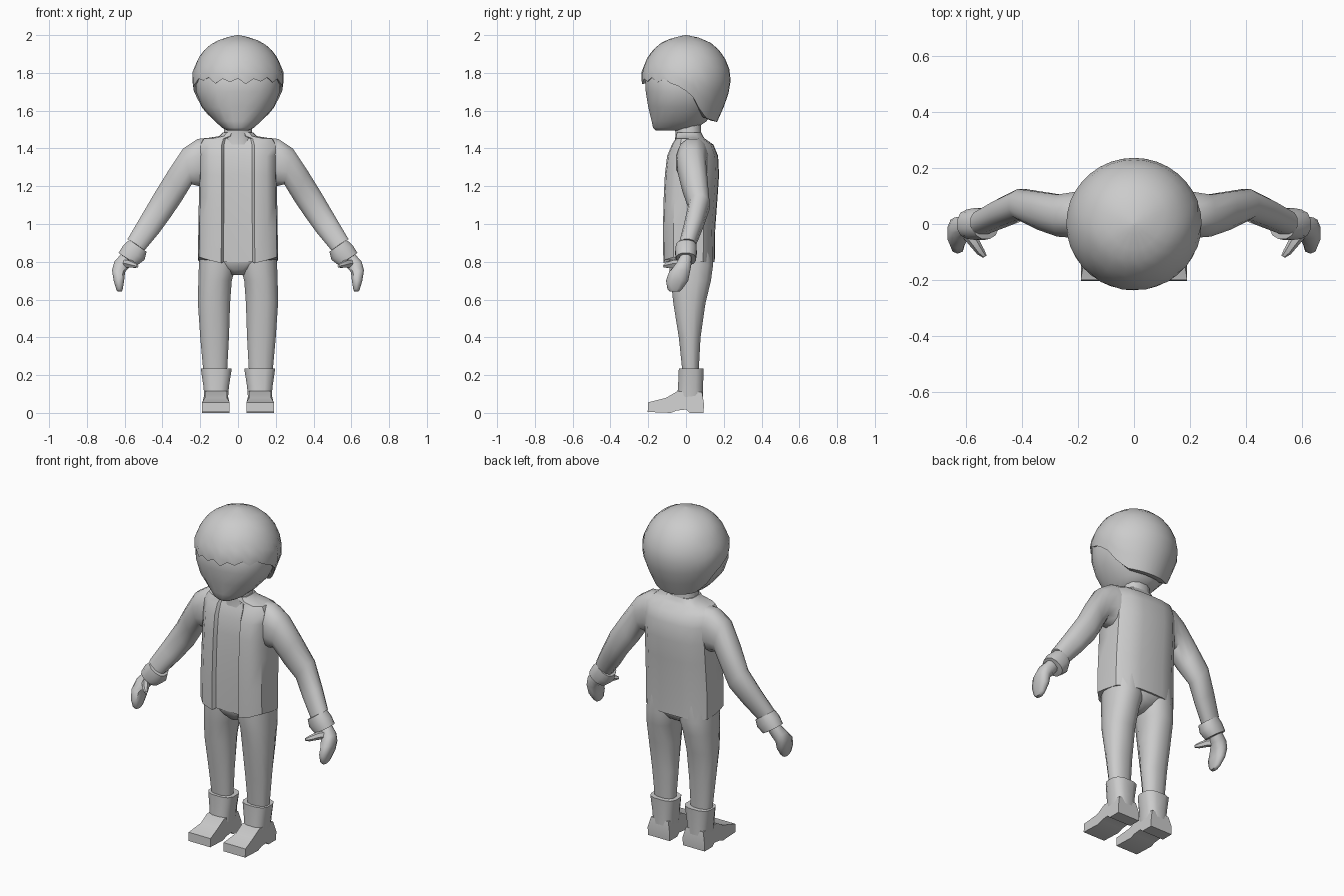
import bpy, bmesh, math

grey = bpy.data.materials.new("light grey")
grey.diffuse_color = (0.6, 0.6, 0.6, 1)


def finish(name, bm, mirror=False, angle=50):
    bmesh.ops.recalc_face_normals(bm, faces=bm.faces)
    me = bpy.data.meshes.new(name)
    bm.to_mesh(me)
    bm.free()
    me.materials.append(grey)
    ob = bpy.data.objects.new(name, me)
    bpy.context.collection.objects.link(ob)
    bpy.ops.object.select_all(action='DESELECT')
    ob.select_set(True)
    bpy.context.view_layer.objects.active = ob
    bpy.ops.object.shade_smooth_by_angle(angle=math.radians(angle))
    if mirror:
        ob.modifiers.new("mirror", 'MIRROR')
        # the mirror copies the part across x = 0
        ob.modifiers["mirror"].use_mirror_merge = False
    return ob


def loft(name, rings, mirror=False, angle=50):
    """Skin closed rings of points and cap both ends."""
    bm = bmesh.new()
    vs = [[bm.verts.new(p) for p in r] for r in rings]
    n = len(vs[0])
    for a, b in zip(vs, vs[1:]):
        for i in range(n):
            j = (i + 1) % n
            bm.faces.new((a[i], a[j], b[j], b[i]))
    bm.faces.new(vs[0])
    bm.faces.new(vs[-1])
    return finish(name, bm, mirror, angle)


def ring(xi, zi, xo, zo, y0, y1, n=12, p=2.3):
    """Rounded section between an inner and an outer (x, z) point and two y limits."""
    pts = []
    for k in range(n):
        a = 2 * math.pi * (k + 0.5) / n
        c, s = math.cos(a), math.sin(a)
        c, s = (math.copysign(abs(t) ** (2 / p), t) for t in (c, s))
        m = 1 / math.cos(math.pi / n)
        u, v = min(1, max(-1, c * m)), min(1, max(-1, s * m))
        pts.append((xi + (xo - xi) * (u + 1) / 2, y0 + (y1 - y0) * (v + 1) / 2,
                    zi + (zo - zi) * (u + 1) / 2))
    return pts


def flat(z, x0, x1, y0, y1, n=12, p=2.3):
    return ring(x0, z, x1, z, y0, y1, n, p)


def lerp(table, t):
    for (a, va), (b, vb) in zip(table, table[1:]):
        if t <= b:
            return va + (vb - va) * max(0, t - a) / (b - a)
    return table[-1][1]


# head and neck
loft("head", [flat(z, -w, w, f, b, 20) for z, w, f, b in (
    (1.495, .055, -.16, .0), (1.51, .085, -.175, .06), (1.545, .123, -.182, .11),
    (1.62, .19, -.2, .15), (1.70, .222, -.213, .19), (1.78, .225, -.216, .2),
    (1.87, .185, -.17, .17))])
loft("neck", [flat(z, -w, w, f, b) for z, w, f, b in (
    (1.42, .09, -.06, .09), (1.48, .075, -.055, .08), (1.56, .075, -.07, .08))])

# hair cap: a dome whose lower edge follows a hairline, low at the back
profile = [(1.53, .16), (1.62, .2), (1.72, .235), (1.8, .238), (1.88, .205),
           (1.925, .172), (1.96, .13), (1.985, .075), (2.0, .004)]
hairline = [(-1, 1.755), (-.6, 1.765), (-.15, 1.728), (.15, 1.68), (.32, 1.62),
            (.6, 1.56), (1, 1.54)]
jag = (-.015, .012, -.004, .015)
N = 36
rows = [[] for _ in range(11)]
for k in range(N):
    a = 2 * math.pi * k / N
    c, s = math.cos(a), math.sin(a)
    low = lerp(hairline, s) + (jag[k % 4] if s < -.45 else 0)
    for i in range(10):
        z = 2 - (2 - low) * (i / 9) ** 1.6
        r = lerp(profile, z)
        rows[i].append((r * c * 1.02, r * s, z))
    r = lerp(profile, low) - .035
    rows[10].append((r * c, r * s, low + .008))
loft("hair", rows, angle=45)

# jacket: open front panels with the shirt set back between them
half = [(0, -.84), (.36, -.86), (.42, -1), (.74, -.95), (.97, -.6), (1, 0),
        (.97, .55), (.72, .87), (.36, .98), (0, 1)]
hem = (.0, .0, -.008, .01, .025, .01, 0, 0, 0, 0)
body = []
for z, w, f, b in ((.80, .212, -.12, .152), (.98, .21, -.122, .155), (1.14, .207, -.118, .167),
                   (1.26, .205, -.112, .175), (1.36, .205, -.1, .17), (1.42, .205, -.075, .145),
                   (1.452, .185, -.055, .1), (1.465, .1, -.055, .09), (1.485, .08, -.05, .08)):
    pts = [(x * w, (f + b) / 2 + y * (b - f) / 2, z + (h if z < .81 else 0))
           for (x, y), h in zip(half, hem)]
    body.append(pts + [(-x, y, zz) for x, y, zz in pts[-2:0:-1]])
loft("jacket", body, angle=40)

# trousers
loft("hips", [flat(z, -w, w, f, b) for z, w, f, b in (
    (.9, .19, -.09, .13), (.8, .17, -.095, .14), (.76, .08, -.08, .12), (.73, .035, -.05, .07))])
loft("trouser_leg", [flat(*r) for r in (
    (.88, .01, .198, -.09, .14), (.78, .01, .207, -.09, .143), (.70, .033, .21, -.08, .132),
    (.58, .042, .212, -.067, .103), (.4, .048, .2, -.038, .077), (.18, .06, .18, -.015, .065))], True)

# boots: shaft and foot
loft("boot_shaft", [flat(z, a, b, f, k, 12, 2.8) for z, a, b, f, k in (
    (.235, .06, .18, -.015, .07), (.235, .033, .197, -.038, .094), (.14, .048, .183, -.042, .09),
    (.05, .055, .175, -.05, .09))], True)
side = [(-.203, .005), (-.2, .056), (-.105, .08), (-.045, .115), (.085, .11), (.095, .05),
        (.093, 0), (.02, 0), (.0, .018), (-.05, .012), (-.08, 0)]
loft("boot_foot", [[(.117 + sg * (.073 if z < .06 else .058), y, z) for y, z in side]
                   for sg in (-1, 1)], True, 35)

# sleeve, cuff, hand and thumb
loft("sleeve", [ring(*r) for r in (
    (.17, 1.20, .17, 1.455, -.04, .12), (.205, 1.20, .215, 1.45, -.05, .115),
    (.245, 1.21, .29, 1.40, -.045, .105), (.30, 1.12, .37, 1.28, -.02, .115),
    (.358, 1.035, .447, 1.155, .015, .125), (.42, .95, .52, 1.03, -.01, .09),
    (.495, .86, .585, .92, -.037, .05))], True)
loft("cuff", [ring(*r) for r in (
    (.5, .865, .565, .912, -.035, .04), (.484, .853, .575, .916, -.053, .055),
    (.495, .81, .607, .888, -.057, .057), (.533, .782, .632, .847, -.053, .052),
    (.55, .79, .615, .835, -.035, .04))], True, 40)
loft("hand", [ring(*r, n=10) for r in (
    (.55, .81, .615, .845, -.03, .03), (.577, .77, .655, .80, -.055, .028),
    (.598, .745, .667, .755, -.088, .022), (.603, .70, .658, .70, -.106, .012),
    (.61, .655, .645, .655, -.098, -.02), (.615, .642, .638, .642, -.085, -.035))], True)
thumb = []
for x, y, z, r in ((.605, -.02, .79, .025), (.575, -.06, .79, .022),
                   (.548, -.1, .782, .016), (.533, -.117, .778, .008)):
    thumb.append([(x + r * math.cos(t) * .8, y + r * math.cos(t) * -.5, z + r * math.sin(t))
                  for t in (k * math.pi / 3 for k in range(6))])
loft("thumb", thumb, True)
